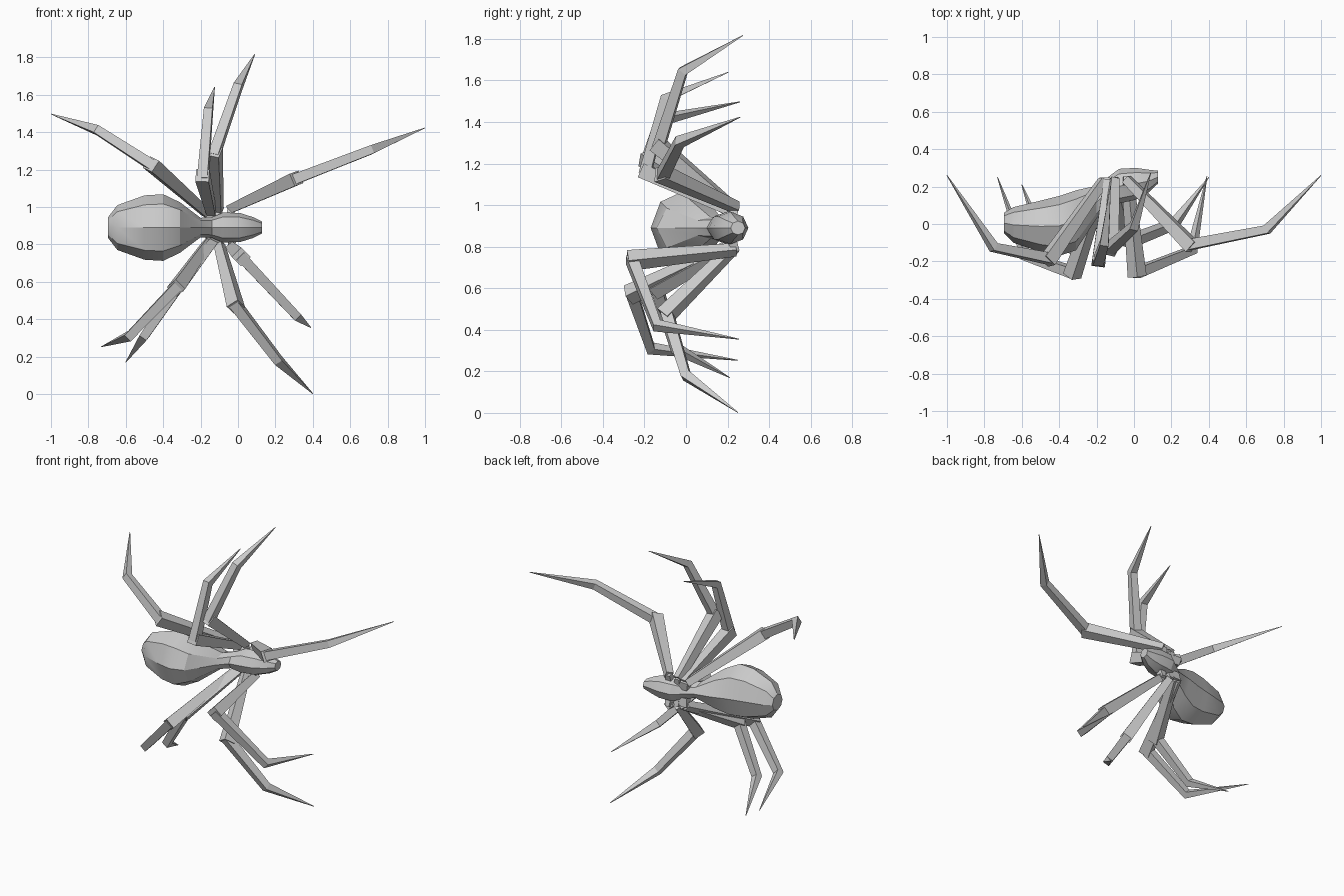
import bpy, bmesh, math
from mathutils import Vector

if "Cube" in bpy.data.objects:
    bpy.data.objects.remove(bpy.data.objects["Cube"])

ZC = 0.89  # height of the body's symmetry line


def finish(bm, name, smooth=None):
    bmesh.ops.recalc_face_normals(bm, faces=bm.faces)
    me = bpy.data.meshes.new(name)
    bm.to_mesh(me)
    bm.free()
    ob = bpy.data.objects.new(name, me)
    bpy.context.collection.objects.link(ob)
    if smooth:
        bpy.ops.object.select_all(action='DESELECT')
        ob.select_set(True)
        bpy.context.view_layer.objects.active = ob
        bpy.ops.object.shade_smooth_by_angle(angle=math.radians(smooth))
    return ob


def loft(bm, rings):
    """Skin a list of equal rings of points and cap both ends."""
    vs = [[bm.verts.new(p) for p in r] for r in rings]
    n = len(vs[0])
    for a, b in zip(vs, vs[1:]):
        for i in range(n):
            j = (i + 1) % n
            bm.faces.new((a[i], a[j], b[j], b[i]))
    bm.faces.new(vs[0])
    bm.faces.new(vs[-1])


def body(name, sections, sides=8):
    """Eight-sided body running along x: (x, belly y, back y, half height)."""
    bm = bmesh.new()
    rings = []
    for x, y1, y0, rz in sections:
        yc, ry = (y1 + y0) / 2, (y1 - y0) / 2
        rings.append([(x, yc + ry * math.cos(2 * math.pi * i / sides),
                       ZC + rz * math.sin(2 * math.pi * i / sides)) for i in range(sides)])
    loft(bm, rings)
    return finish(bm, name, 30)


def square(p, axis, side, w):
    up = axis.cross(side).normalized()
    h = w / 2
    return [p + side * a * h + up * b * h for a, b in ((1, 1), (-1, 1), (-1, -1), (1, -1))]


def leg(name, base, knee, ankle, foot):
    base, knee, ankle, foot = map(Vector, (base, knee, ankle, foot))
    side = (knee - base).cross(foot - base).normalized()  # normal of the leg's plane
    d1, d2, d3 = [(b - a).normalized() for a, b in ((base, knee), (knee, ankle), (ankle, foot))]
    bm = bmesh.new()
    # hip stub reaching into the thorax
    root = Vector((base.x * 0.9, 0.215, ZC + (base.z - ZC) * 0.45))
    d0 = (base - root).normalized()
    loft(bm, [square(root, d0, Vector((1, 0, 0)), 0.05),
              square(base + d0 * 0.01, d0, Vector((1, 0, 0)), 0.03)])
    # thick upper segment
    loft(bm, [square(base, d1, side, 0.046), square(knee + d1 * 0.02, d1, side, 0.072)])
    # lower segment and pointed tip
    loft(bm, [square(knee - d2 * 0.01, d2, side, 0.056),
              square(ankle, (d2 + d3).normalized(), side, 0.046),
              square(foot, d3, side, 0.003)])
    return finish(bm, name)


# abdomen, waist and head section in one skin
body("body", [
    (-0.695, 0.06, -0.05, 0.055), (-0.645, 0.09, -0.10, 0.12),
    (-0.50, 0.125, -0.15, 0.172), (-0.40, 0.15, -0.17, 0.178),
    (-0.31, 0.18, -0.14, 0.135), (-0.20, 0.205, 0.03, 0.052),
    (-0.14, 0.25, 0.10, 0.055), (-0.08, 0.295, 0.11, 0.08),
    (0.01, 0.30, 0.13, 0.078), (0.08, 0.29, 0.17, 0.056),
    (0.127, 0.285, 0.215, 0.033)])

# legs: hip, knee, ankle, foot
legs = {
    "upper_leg_rear": ((-0.165, 0.23, 0.965), (-0.455, -0.185, 1.22), (-0.75, -0.125, 1.41), (-1.0, 0.26, 1.497)),
    "upper_leg_mid_rear": ((-0.14, 0.23, 0.965), (-0.188, -0.195, 1.16), (-0.158, -0.10, 1.515), (-0.125, 0.205, 1.64)),
    "upper_leg_mid_front": ((-0.105, 0.235, 0.98), (-0.126, -0.13, 1.285), (0.0, -0.015, 1.645), (0.09, 0.275, 1.817)),
    "upper_leg_front": ((-0.04, 0.24, 0.99), (0.30, -0.11, 1.147), (0.71, -0.03, 1.305), (1.0, 0.26, 1.423)),
    "lower_leg_front": ((-0.035, 0.24, 0.785), (0.015, -0.26, 0.735), (0.31, -0.14, 0.42), (0.39, 0.255, 0.355)),
    "lower_leg_mid_front": ((-0.10, 0.235, 0.80), (-0.015, -0.09, 0.48), (0.215, 0.0, 0.18), (0.40, 0.25, 0.002)),
    "lower_leg_mid_rear": ((-0.135, 0.23, 0.81), (-0.30, -0.14, 0.60), (-0.50, -0.05, 0.31), (-0.60, 0.21, 0.17)),
    "lower_leg_rear": ((-0.16, 0.23, 0.81), (-0.325, -0.26, 0.575), (-0.58, -0.17, 0.31), (-0.73, 0.25, 0.253)),
}
for n, pts in legs.items():
    leg(n, *pts)
